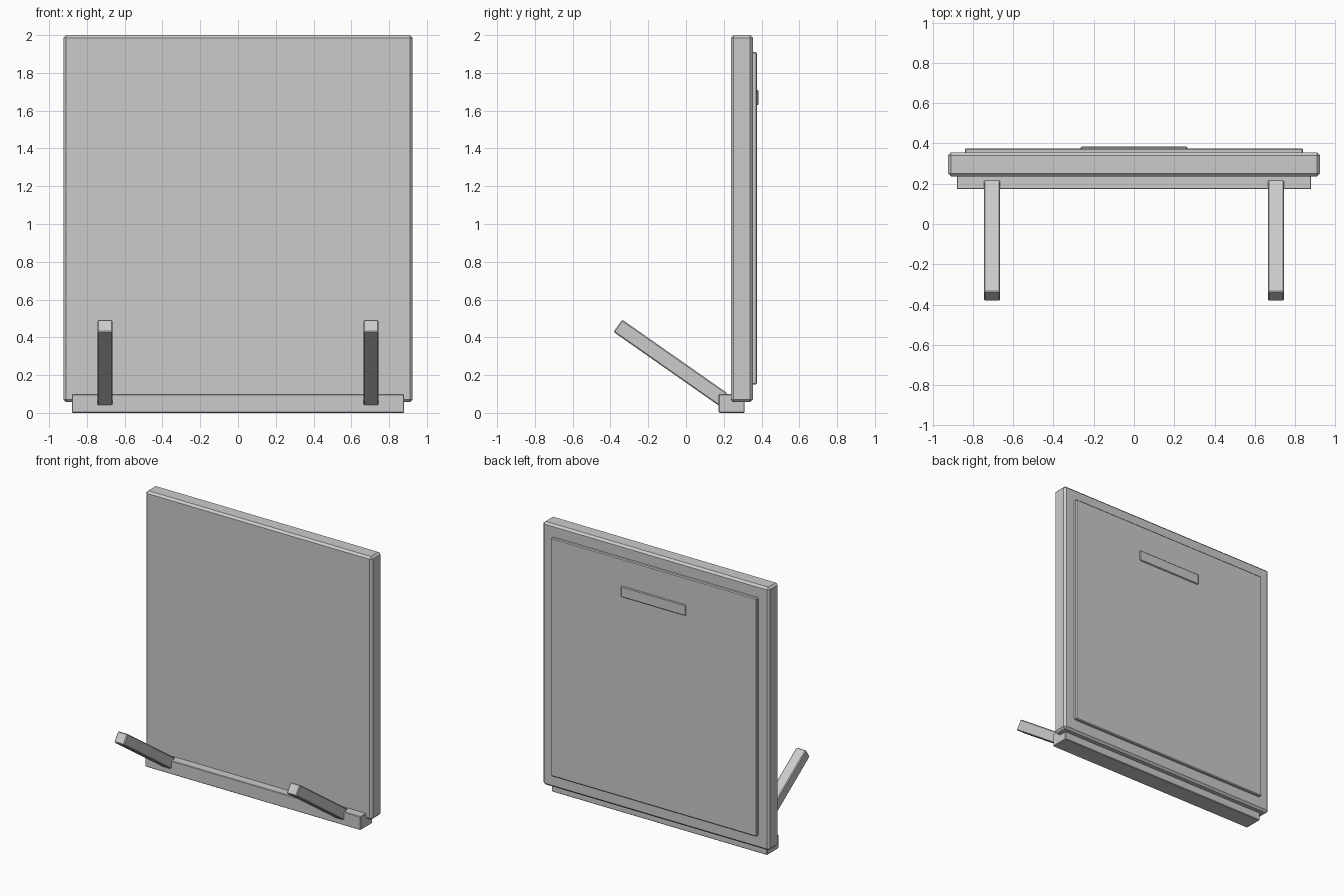
import bpy
from math import radians

cube = bpy.data.objects.get("Cube")
if cube:
    bpy.data.objects.remove(cube, do_unlink=True)

grey = bpy.data.materials.new("light grey")
grey.use_nodes = True
colour = (0.6, 0.6, 0.6, 1)
grey.diffuse_color = colour
grey.node_tree.nodes["Principled BSDF"].inputs["Base Color"].default_value = colour


def box(name, size, centre, chamfer, tilt=0):
    """Chamfered flat-sided box, tilted about the x axis."""
    bpy.ops.mesh.primitive_cube_add(size=1, location=centre)
    ob = bpy.context.object
    ob.name = name
    ob.scale = size
    bpy.ops.object.transform_apply(location=False, rotation=False, scale=True)
    ob.rotation_euler.x = radians(tilt)
    bevel = ob.modifiers.new("chamfer", "BEVEL")
    bevel.width = chamfer
    bevel.segments = 1
    ob.data.materials.append(grey)
    return ob


# Upright slab
box("panel", (1.85, 0.118, 1.943), (0, 0.296, 1.0285), 0.015)
# Thin raised sheet and grip on the back
box("back_plate", (1.68, 0.03, 1.76), (0, 0.361, 1.03), 0.006)
box("back_grip", (0.53, 0.02, 0.08), (0, 0.374, 1.67), 0.005)
# Foot rail under the slab
box("base_rail", (1.76, 0.137, 0.1), (0, 0.2415, 0.05), 0.004)
# Pair of raised arms at the front
for side, x in (("left", 0.705), ("right", -0.705)):
    box(side + "_arm", (0.08, 0.681, 0.08), (x, -0.082, 0.266), 0.006, -35)
